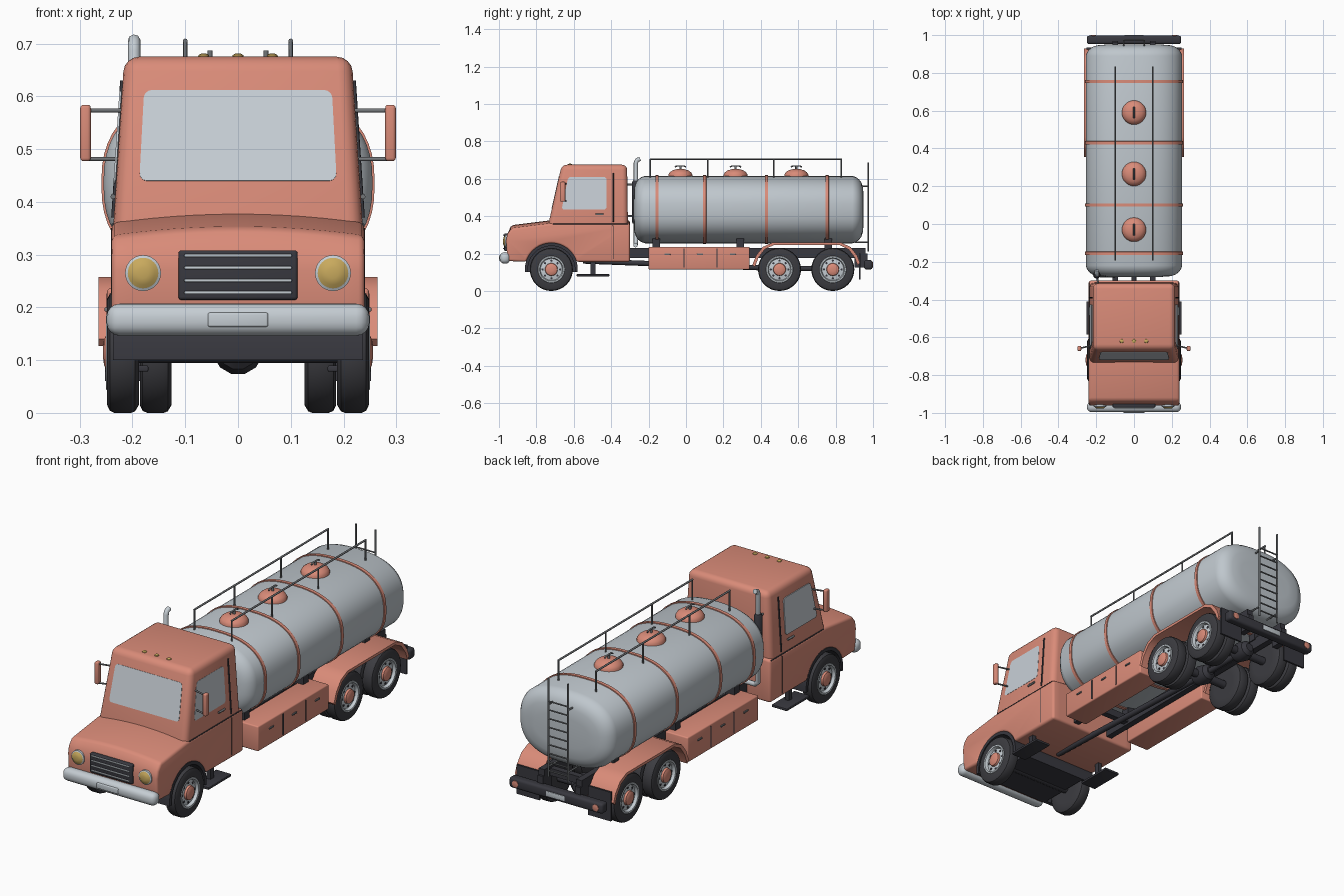
import bpy, bmesh, math
from mathutils import Vector

if "Cube" in bpy.data.objects:
    bpy.data.objects.remove(bpy.data.objects["Cube"], do_unlink=True)


def material(name, *rgb):
    m = bpy.data.materials.new(name)
    m.use_nodes = True
    m.diffuse_color = (*rgb, 1)
    node = next(n for n in m.node_tree.nodes if n.type == 'BSDF_PRINCIPLED')
    node.inputs["Base Color"].default_value = (*rgb, 1)
    return m


CORAL = material("coral paint", 0.70, 0.26, 0.19)
SILVER = material("silver tank", 0.52, 0.57, 0.61)
CHROME = material("chrome", 0.56, 0.61, 0.65)
GLASS = material("window glass", 0.58, 0.63, 0.68)
DARK = material("dark chassis", 0.04, 0.04, 0.05)
RUBBER = material("tyre rubber", 0.045, 0.045, 0.052)
GREY = material("grey metal", 0.17, 0.18, 0.19)
GOLD = material("amber lamp", 0.58, 0.40, 0.11)


def finish(name, bm, mats):
    bmesh.ops.recalc_face_normals(bm, faces=bm.faces)
    me = bpy.data.meshes.new(name)
    bm.to_mesh(me)
    bm.free()
    ob = bpy.data.objects.new(name, me)
    bpy.context.collection.objects.link(ob)
    for m in mats:
        me.materials.append(m)
    bpy.ops.object.select_all(action='DESELECT')
    ob.select_set(True)
    bpy.context.view_layer.objects.active = ob
    bpy.ops.object.shade_smooth_by_angle(angle=math.radians(35))
    return ob


def round_edges(bm, width, segs=3):
    bmesh.ops.recalc_face_normals(bm, faces=bm.faces)
    edges = [e for e in bm.edges if e.calc_face_angle(0) > 0.5]
    bmesh.ops.bevel(bm, geom=edges, offset=width, segments=segs, profile=0.5,
                    affect='EDGES', clamp_overlap=True)


def box(name, x, y, z, mat, bevel=0, segs=3):
    bm = bmesh.new()
    bmesh.ops.create_cube(bm, size=1)
    for v in bm.verts:
        v.co = [(a + b) / 2 + c * (b - a) for (a, b), c in zip((x, y, z), v.co)]
    if bevel:
        round_edges(bm, bevel, segs)
    return finish(name, bm, [mat])


def prism(profile, x0, x1):
    """Side profile of (y, z) points extruded across x."""
    bm = bmesh.new()
    face = bm.faces.new([bm.verts.new((x0, y, z)) for y, z in profile])
    moved = bmesh.ops.extrude_face_region(bm, geom=[face])["geom"]
    bmesh.ops.translate(bm, vec=(x1 - x0, 0, 0),
                        verts=[g for g in moved if isinstance(g, bmesh.types.BMVert)])
    return bm


def plate(name, corners, mat, thick=0.004, radius=0.015):
    """Thin rounded panel lying on the given corners."""
    bm = bmesh.new()
    face = bm.faces.new([bm.verts.new(c) for c in corners])
    bmesh.ops.bevel(bm, geom=list(bm.verts), offset=radius, segments=4,
                    profile=0.5, affect='VERTICES')
    bmesh.ops.solidify(bm, geom=list(bm.faces), thickness=thick)
    bmesh.ops.translate(bm, verts=bm.verts, vec=(0, -thick / 2, 0) if abs(corners[0][0] + corners[1][0]) < 0.01 else (0, 0, 0))
    return finish(name, bm, [mat])


def loft(name, rings, mats, pick=None):
    bm = bmesh.new()
    loops = [[bm.verts.new(p) for p in r] for r in rings]
    n = len(loops[0])
    for k in range(len(loops) - 1):
        a, b = loops[k], loops[k + 1]
        for i in range(n):
            f = bm.faces.new((a[i], a[(i + 1) % n], b[(i + 1) % n], b[i]))
            f.material_index = pick[k] if pick else 0
    bm.faces.new(loops[0])
    bm.faces.new(loops[-1]).material_index = pick[-1] if pick else 0
    return finish(name, bm, mats)


def lathe(name, centre, axis, profile, mats, pick=None, n=32):
    """Turn (radius, offset) points around the axis."""
    axis = Vector(axis).normalized()
    u = axis.orthogonal().normalized()
    w = axis.cross(u)
    angles = [math.tau * i / n for i in range(n)]
    rings = [[Vector(centre) + axis * h + (u * math.cos(t) + w * math.sin(t)) * r
              for t in angles] for r, h in profile]
    return loft(name, rings, mats, pick)


def tube(name, points, radius, mat):
    cu = bpy.data.curves.new(name, 'CURVE')
    cu.dimensions = '3D'
    cu.bevel_depth, cu.bevel_resolution, cu.use_fill_caps = radius, 2, True
    sp = cu.splines.new('POLY')
    sp.points.add(len(points) - 1)
    for p, co in zip(sp.points, points):
        p.co = (*co, 1)
    cu.materials.append(mat)
    bpy.context.collection.objects.link(bpy.data.objects.new(name, cu))


def arc(cy, cz, r, start, end, n=16):
    return [(cy + r * math.cos(math.radians(start + (end - start) * i / n)),
             cz + r * math.sin(math.radians(start + (end - start) * i / n))) for i in range(n + 1)]


SIDES = ((1, "left"), (-1, "right"))
AXLE_Z, FRONT_Y, REAR_Y = 0.115, -0.72, (0.5, 0.785)

# Lower cab body with hood and wheel arch; the hood is crowned in the middle
bm = prism([(-0.30, 0.155), (-0.30, 0.36), (-0.73, 0.36), (-0.93, 0.335), (-0.955, 0.305),
            (-0.962, 0.27), (-0.955, 0.16)] + arc(FRONT_Y, AXLE_Z, 0.14, 163, 17), -0.24, 0.24)
round_edges(bm, 0.012)
for i in range(-5, 6):
    bmesh.ops.bisect_plane(bm, geom=bm.verts[:] + bm.edges[:] + bm.faces[:],
                           plane_co=(i * 0.04, 0, 0), plane_no=(1, 0, 0))
for v in bm.verts:
    if v.co.z > 0.32:
        v.co.z += 0.017 * (1 - (v.co.x / 0.24) ** 2)
finish("lower_cab_body", bm, [CORAL])


# Upper cab, leaning in towards the roof
def front_y(z):
    return -0.735 + (z - 0.36) * 0.225


def side_x(z):
    return 0.236 - (z - 0.36) * 0.065


bm = prism([(-0.31, 0.32), (-0.315, 0.675), (front_y(0.675), 0.675), (front_y(0.32), 0.32)], -1, 1)
for v in bm.verts:
    v.co.x *= side_x(v.co.z)
round_edges(bm, 0.028, 4)
finish("upper_cab", bm, [CORAL])
plate("windshield", [(x, front_y(z), z) for x, z in
                     ((-0.187, 0.44), (0.187, 0.44), (0.178, 0.612), (-0.178, 0.612))], GLASS)

for s, side in SIDES:
    def on_side(points, out=0.001):
        return [(s * (side_x(z) + out), y, z) for y, z in points]
    plate(side + "_window", on_side(((-0.665, 0.435), (-0.425, 0.435), (-0.425, 0.61), (-0.63, 0.61))), GLASS)
    tube(side + "_door_seam", on_side(((-0.39, 0.37), (-0.39, 0.63))), 0.004, DARK)
    tube(side + "_lower_seam", [(s * 0.239, -0.39, 0.17), (s * 0.239, -0.39, 0.35)], 0.002, DARK)
    tube(side + "_belt_seam", [(s * 0.237, -0.71, 0.357), (s * 0.237, -0.31, 0.357)], 0.0025, DARK)
    tube(side + "_door_handle", on_side(((-0.485, 0.41), (-0.44, 0.41)), 0.004), 0.005, GREY)
    # Mirror and arms
    box(side + "_mirror", sorted((s * 0.279, s * 0.299)), (-0.672, -0.645), (0.477, 0.584), CORAL, 0.006)
    for z in (0.481, 0.573):
        tube(side + "_mirror_arm", [(s * 0.215, -0.64, z), (s * 0.285, -0.658, z)], 0.004, GREY)
    # Step
    box(side + "_step", sorted((s * 0.17, s * 0.252)), (-0.585, -0.41), (0.078, 0.09), DARK, 0.003)
    box(side + "_step_hanger", sorted((s * 0.19, s * 0.21)), (-0.51, -0.485), (0.085, 0.17), DARK)
    # Headlight
    lathe(side + "_headlight", (s * 0.18, -0.955, 0.265), (0, -1, 0),
          [(0.034, -0.01), (0.034, 0.012), (0.029, 0.014), (0.022, 0.02), (0.01, 0.023)],
          [CHROME, GOLD], [0, 0, 1, 1])

for x in (-0.065, 0, 0.065):
    lathe("roof_marker_lamp", (x, -0.62, 0.673), (0, 0, 1), [(0.011, 0), (0.01, 0.005), (0.005, 0.008)], [GOLD], n=16)

# Grille and front bumper
box("grille", (-0.113, 0.113), (-0.972, -0.94), (0.214, 0.308), DARK, 0.006)
for z in (0.228, 0.251, 0.275, 0.298):
    box("grille_slat", (-0.102, 0.102), (-0.978, -0.96), (z - 0.003, z + 0.003), CHROME, 0.002)
box("front_bumper", (-0.249, 0.249), (-0.996, -0.94), (0.146, 0.207), CHROME, 0.025, 4)
box("front_plate", (-0.057, 0.057), (-1.0, -0.98), (0.163, 0.19), CHROME, 0.004)

# Front wheel housing
finish("wheel_housing", prism(arc(FRONT_Y, AXLE_Z, 0.139, -6, 186), -0.175, 0.175), [DARK])
finish("arch_lining", prism(arc(FRONT_Y, AXLE_Z, 0.142, -6, 186) + arc(FRONT_Y, AXLE_Z, 0.126, 186, -6),
                            -0.237, 0.237), [DARK])

# Wheels, doubled at the rear
TYRE = [(0.068, -0.06), (0.1, -0.06), (0.112, -0.053), (0.115, -0.045), (0.115, -0.014), (0.111, -0.005),
        (0.1, 0), (0.072, 0), (0.07, 0.002), (0.063, 0.002), (0.058, -0.012), (0.034, -0.008),
        (0.032, 0.002), (0.024, 0.006), (0.01, 0.008)]
PAINT = [0] * 7 + [1] * 4 + [2] * 3
for s, side in SIDES:
    for y in (FRONT_Y, *REAR_Y):
        c = Vector((s * 0.248, y, AXLE_Z))
        lathe(side + "_wheel", c, (s, 0, 0), TYRE, [RUBBER, CHROME, CORAL], PAINT)
        for i in range(8):
            t = math.tau * i / 8
            lathe("rim_hole", c + Vector((s * -0.011, 0.047 * math.cos(t), 0.047 * math.sin(t))), (s, 0, 0),
                  [(0.006, 0), (0.006, 0.003)], [DARK], n=10)
        if y != FRONT_Y:
            lathe(side + "_inner_wheel", c - Vector((s * 0.062, 0, 0)), (s, 0, 0), TYRE[:8], [RUBBER])

# Chassis, axles and drive line
for s, side in SIDES:
    box(side + "_chassis_rail", sorted((s * 0.085, s * 0.115)), (-0.6, 0.96), (0.175, 0.23), DARK)
    box(side + "_bumper_bracket", sorted((s * 0.085, s * 0.115)), (0.9, 0.97), (0.125, 0.2), DARK)
    for y in (-0.16, 0.29, 0.76):
        box(side + "_tank_saddle", sorted((s * 0.08, s * 0.16)), (y - 0.02, y + 0.02), (0.22, 0.285), DARK)
for y in (-0.16, 0.29, 0.64, 0.9):
    box("cross_member", (-0.1, 0.1), (y - 0.015, y + 0.015), (0.185, 0.22), DARK)
for y in (FRONT_Y, *REAR_Y):
    tube("axle", [(-0.2, y, AXLE_Z), (0.2, y, AXLE_Z)], 0.02, DARK)
for y in REAR_Y:
    lathe("differential", (0, y, AXLE_Z + 0.005), (0, 1, 0),
          [(0.02, -0.055), (0.038, -0.04), (0.048, 0), (0.038, 0.04), (0.02, 0.055)], [DARK], n=12)
tube("drive_shaft", [(0, -0.55, 0.16), (0, 0.5, 0.12), (0, 0.785, 0.12)], 0.014, DARK)

# Tool boxes, rear fenders and mud flaps
outer = [(0.355, 0.14), (0.375, 0.19), (0.41, 0.235), (0.46, 0.258), (0.83, 0.258), (0.88, 0.235),
         (0.915, 0.19), (0.93, 0.15)]
inner = [(0.643 + (y - 0.643) * 0.955, z - 0.013) for y, z in reversed(outer)]
for s, side in SIDES:
    box(side + "_tool_box", sorted((s * 0.125, s * 0.248)), (-0.2, 0.34), (0.115, 0.236), CORAL, 0.006)
    for y in (-0.01, 0.165):
        box(side + "_tool_box_seam", sorted((s * 0.24, s * 0.2495)), (y - 0.003, y + 0.003), (0.125, 0.226), DARK)
    for y in (-0.1, 0.075, 0.25):
        box(side + "_tool_box_latch", sorted((s * 0.24, s * 0.253)), (y - 0.016, y + 0.016), (0.192, 0.2), GREY, 0.002)
    finish(side + "_rear_fender", prism(outer + inner, s * 0.125, s * 0.264), [CORAL])
    box(side + "_mud_flap", sorted((s * 0.13, s * 0.252)), (0.925, 0.934), (0.06, 0.2), DARK)
    lathe(side + "_tail_lamp", (s * 0.215, 0.99, 0.14), (0, 1, 0), [(0.017, 0), (0.016, 0.009), (0.008, 0.011)], [CORAL], n=20)
box("rear_bumper", (-0.25, 0.25), (0.952, 0.997), (0.115, 0.165), DARK, 0.012)
box("rear_plate", (-0.05, 0.05), (0.99, 1.0), (0.128, 0.152), CHROME, 0.002)


# Tank with rounded ends, and its straps
def tank_ring(y, inset, n=56):
    pts = []
    for i in range(n):
        c, s = math.cos(math.tau * i / n), math.sin(math.tau * i / n)
        pts.append((math.copysign(abs(c) ** 0.8, c) * (0.255 - inset), y,
                    0.435 + math.copysign(abs(s) ** 0.8, s) * (0.18 - inset)))
    return pts


END = [(0, 0.11), (0.004, 0.06), (0.012, 0.036), (0.025, 0.018), (0.042, 0.006), (0.06, 0)]
loft("tank", [tank_ring(-0.28 + d, i) for d, i in END] +
     [tank_ring(0.95 - d, i) for d, i in reversed(END)], [SILVER])
for y in (-0.155, 0.1, 0.43, 0.755):
    loft("tank_strap", [tank_ring(y + d, i) for d, i in ((-0.009, 0.002), (-0.008, -0.004), (0.008, -0.004), (0.009, 0.002))], [CORAL])

# Filling hatches
for y in (-0.03, 0.265, 0.59):
    lathe("hatch", (0, y, 0), (0, 0, 1),
          [(0.064, 0.595), (0.064, 0.622), (0.057, 0.634), (0.042, 0.645), (0.02, 0.651)], [CORAL])
    tube("hatch_post", [(0, y, 0.645), (0, y, 0.667)], 0.006, GREY)
    tube("hatch_handle", [(0, y - 0.03, 0.662), (0, y - 0.02, 0.668), (0, y + 0.02, 0.668), (0, y + 0.03, 0.662)], 0.004, GREY)

# Walkway rails and rear ladder
for x in (-0.1, 0.1):
    tube("top_rail", [(x, -0.193, 0.705), (x, 0.833, 0.705)], 0.0045, GREY)
    for y in (-0.19, 0.117, 0.47, 0.83):
        tube("rail_post", [(x, y, 0.6), (x, y, 0.705)], 0.004, GREY)
    tube("ladder_rail", [(x * 0.53, 0.975, 0.21), (x * 0.53, 0.975, 0.687)], 0.0045, GREY)
    for z in (0.26, 0.56):
        tube("ladder_bracket", [(x * 0.53, 0.9, z), (x * 0.53, 0.975, z)], 0.004, GREY)
for i in range(9):
    tube("ladder_rung", [(-0.053, 0.975, 0.24 + i * 0.042), (0.053, 0.975, 0.24 + i * 0.042)], 0.0035, GREY)

# Exhaust stack
tube("exhaust_pipe", [(-0.1, -0.27, 0.245), (-0.18, -0.27, 0.245), (-0.197, -0.268, 0.26), (-0.197, -0.268, 0.685),
                      (-0.197, -0.262, 0.7), (-0.197, -0.245, 0.706)], 0.012, CHROME)
lathe("exhaust_muffler", (-0.197, -0.27, 0.36), (0, 0, 1), [(0.014, 0), (0.019, 0.008), (0.019, 0.22), (0.014, 0.23)], [DARK], n=20)
for z in (0.4, 0.57):
    tube("exhaust_bracket", [(-0.19, -0.32, z), (-0.195, -0.275, z)], 0.005, GREY)
